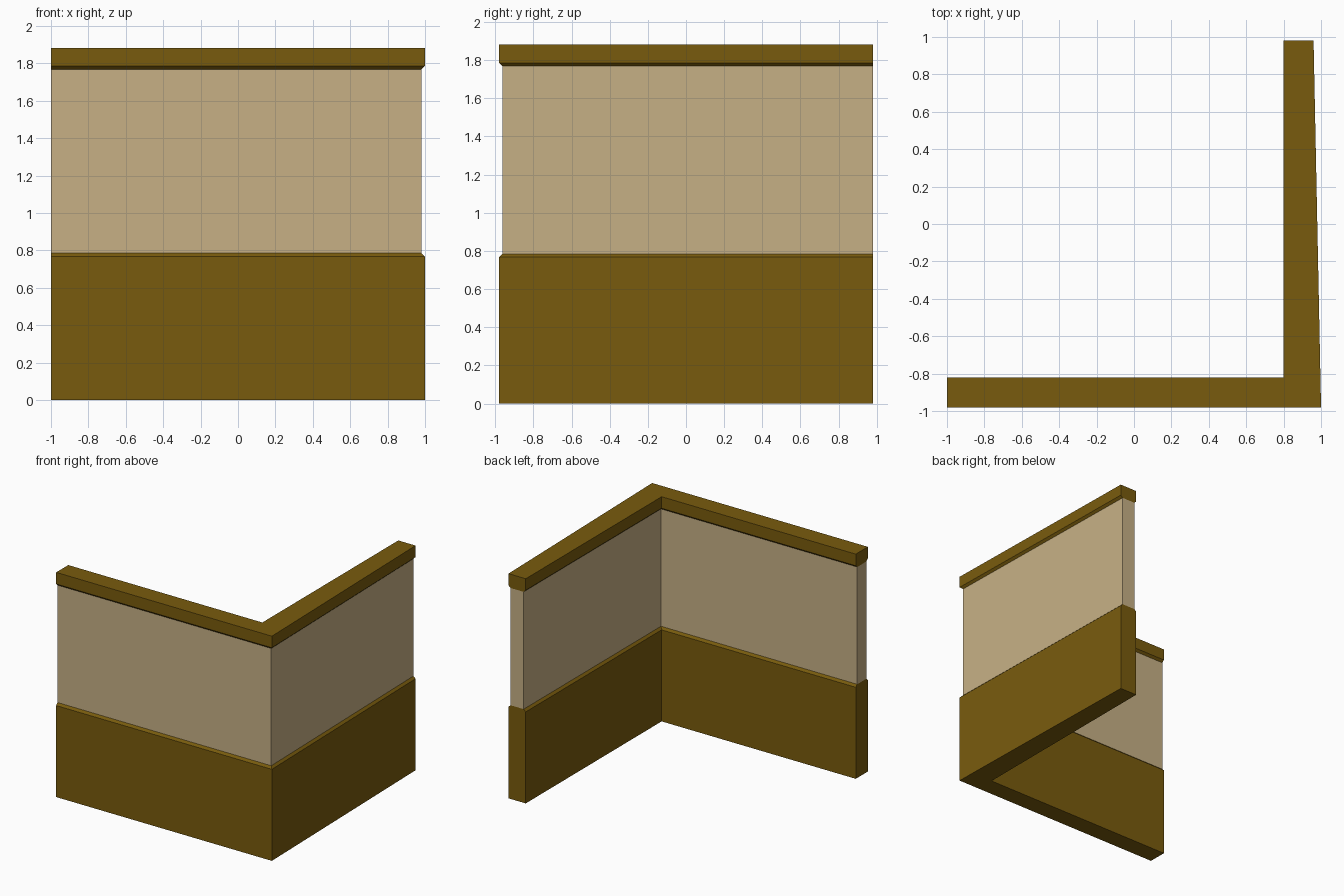
import bpy
import bmesh

if "Cube" in bpy.data.objects:
    bpy.data.objects.remove(bpy.data.objects["Cube"], do_unlink=True)


def material(name, rgb):
    m = bpy.data.materials.new(name)
    m.use_nodes = True
    m.diffuse_color = (*rgb, 1)
    bsdf = m.node_tree.nodes["Principled BSDF"]
    bsdf.inputs["Base Color"].default_value = (*rgb, 1)
    bsdf.inputs["Roughness"].default_value = 0.8
    return m


wood = material("brown wood", (0.19, 0.105, 0.004))
plaster = material("tan plaster", (0.57, 0.435, 0.235))


def outline(inset):
    """Corner wall footprint; long sides move inwards, end faces stay put."""
    i = inset
    return [(-1, -0.98 + i), (1 - i, -0.98 + i), (0.96 - i, 0.98),
            (0.8 + i, 0.98), (0.8 + i, -0.82 - i), (-1, -0.82 - i)]


def loft(name, levels, mat, caps=True):
    """Stack footprints given as (height, inset) and skin them."""
    bm = bmesh.new()
    rings = [[bm.verts.new((x, y, z)) for x, y in outline(inset)]
             for z, inset in levels]
    for low, high in zip(rings, rings[1:]):
        for k in range(len(low)):
            n = (k + 1) % len(low)
            bm.faces.new((low[k], low[n], high[n], high[k]))
    if caps:
        bm.faces.new(rings[0][::-1])
        bm.faces.new(rings[-1])
    mesh = bpy.data.meshes.new(name)
    bm.to_mesh(mesh)
    bm.free()
    mesh.materials.append(mat)
    obj = bpy.data.objects.new(name, mesh)
    bpy.context.collection.objects.link(obj)


INSET = 0.019
# Lower cladding with a sloped ledge, recessed panel, and top rail
loft("lower_cladding", [(0, 0), (0.767, 0), (0.785, INSET)], wood)
loft("wall_panel", [(0.785, INSET), (1.768, INSET)], plaster, caps=False)
loft("top_rail", [(1.768, INSET), (1.786, 0), (1.883, 0)], wood)
